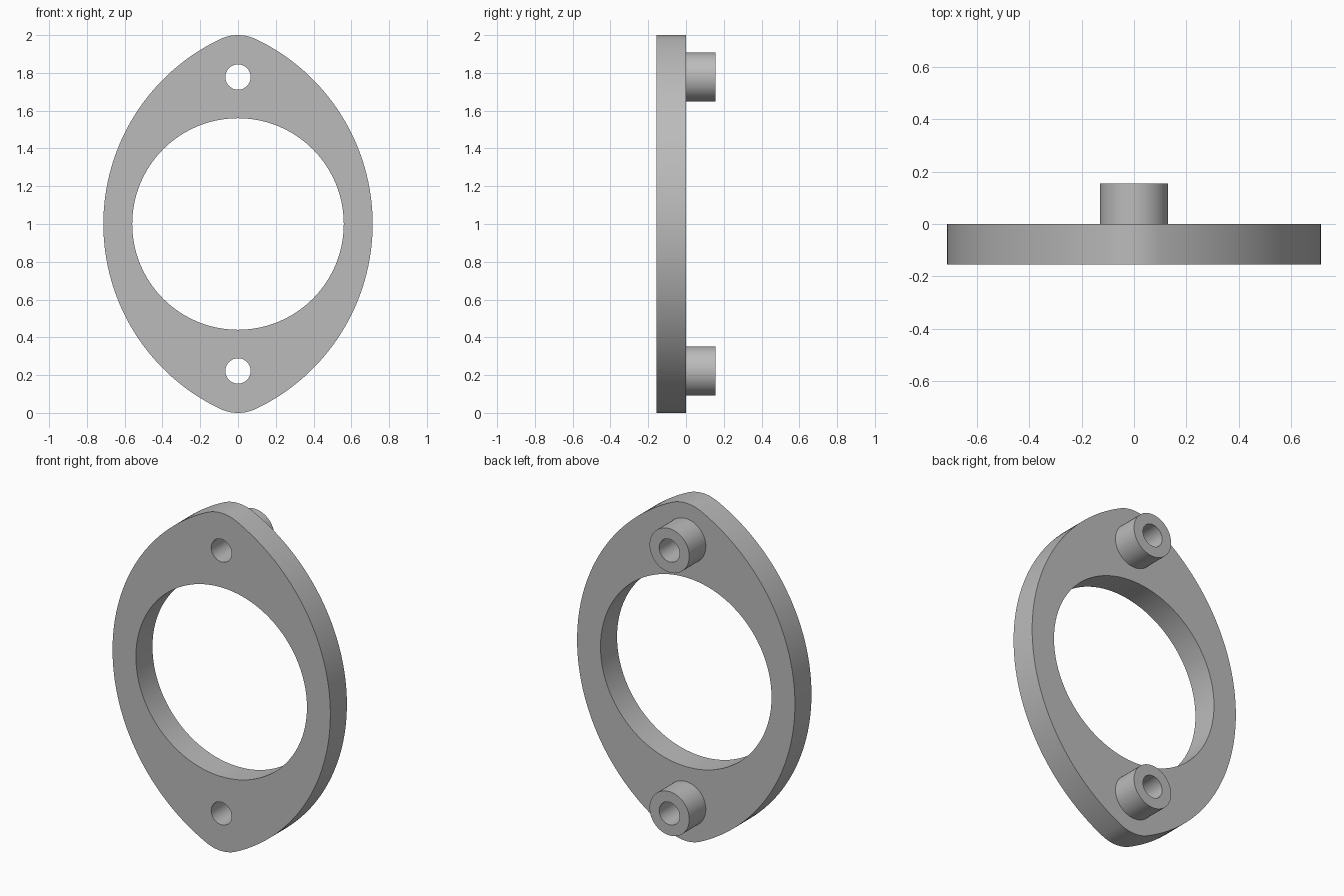
import bpy, bmesh
from math import sin, cos, pi, atan2, hypot, radians

cube = bpy.data.objects.get("Cube")
if cube:
    bpy.data.objects.remove(cube, do_unlink=True)

THICK = 0.155          # plate depth and boss length
MID = 1.0              # height of the plate centre
BOLT = 0.778           # bolt distance from the centre
HALF_W = 0.713         # half width of the plate
TIP_R = 1.0 - BOLT     # rounded tips, concentric with the bolt holes
HOLE_R = 0.067

grey = bpy.data.materials.new("plain grey")
grey.use_nodes = True
COLOUR = (0.5, 0.5, 0.5, 1)
grey.diffuse_color = COLOUR
grey.node_tree.nodes["Principled BSDF"].inputs["Base Color"].default_value = COLOUR


def arc(cx, cz, r, a0, a1, n):
    """Points along an arc, without the last one."""
    return [(cx + r * cos(a0 + (a1 - a0) * i / n),
             cz + r * sin(a0 + (a1 - a0) * i / n)) for i in range(n)]


def circle(cz, r, n):
    return arc(0, cz, r, 0, 2 * pi, n)


def prism(name, loops, y0, y1):
    """Fill the loops (outline and holes) and extrude along y."""
    bm = bmesh.new()
    edges = []
    for loop in loops:
        vs = [bm.verts.new((x, y0, z)) for x, z in loop]
        edges += [bm.edges.new((a, b)) for a, b in zip(vs, vs[1:] + vs[:1])]
    bmesh.ops.triangle_fill(bm, edges=edges, use_beauty=True, normal=(0, -1, 0))
    ext = bmesh.ops.extrude_face_region(bm, geom=bm.faces[:], use_keep_orig=True)
    moved = [g for g in ext["geom"] if isinstance(g, bmesh.types.BMVert)]
    bmesh.ops.translate(bm, verts=moved, vec=(0, y1 - y0, 0))
    bmesh.ops.recalc_face_normals(bm, faces=bm.faces[:])
    mesh = bpy.data.meshes.new(name)
    bm.to_mesh(mesh)
    bm.free()
    mesh.materials.append(grey)
    ob = bpy.data.objects.new(name, mesh)
    bpy.context.collection.objects.link(ob)
    bpy.ops.object.select_all(action="DESELECT")
    ob.select_set(True)
    bpy.context.view_layer.objects.active = ob
    bpy.ops.object.shade_smooth_by_angle(angle=radians(30))
    return ob


# Plate outline: two wide side arcs tangent to two small tip arcs
k = HALF_W - TIP_R
c = (BOLT ** 2 - k ** 2) / (2 * k)
side_r = HALF_W + c
t = atan2(BOLT, c)
outline = (arc(-c, MID, side_r, -t, t, 64)
           + arc(0, MID + BOLT, TIP_R, t, pi - t, 16)
           + arc(c, MID, side_r, pi - t, pi + t, 64)
           + arc(0, MID - BOLT, TIP_R, pi + t, 2 * pi - t, 16))

bolts = {"upper": MID + BOLT, "lower": MID - BOLT}
prism("flange_plate",
      [outline, circle(MID, 0.56, 96)] + [circle(z, HOLE_R, 48) for z in bolts.values()],
      -THICK, 0)

# Hollow bosses behind the bolt holes
for side, z in bolts.items():
    prism(side + "_boss", [circle(z, 0.13, 48), circle(z, HOLE_R, 48)], 0, THICK)
